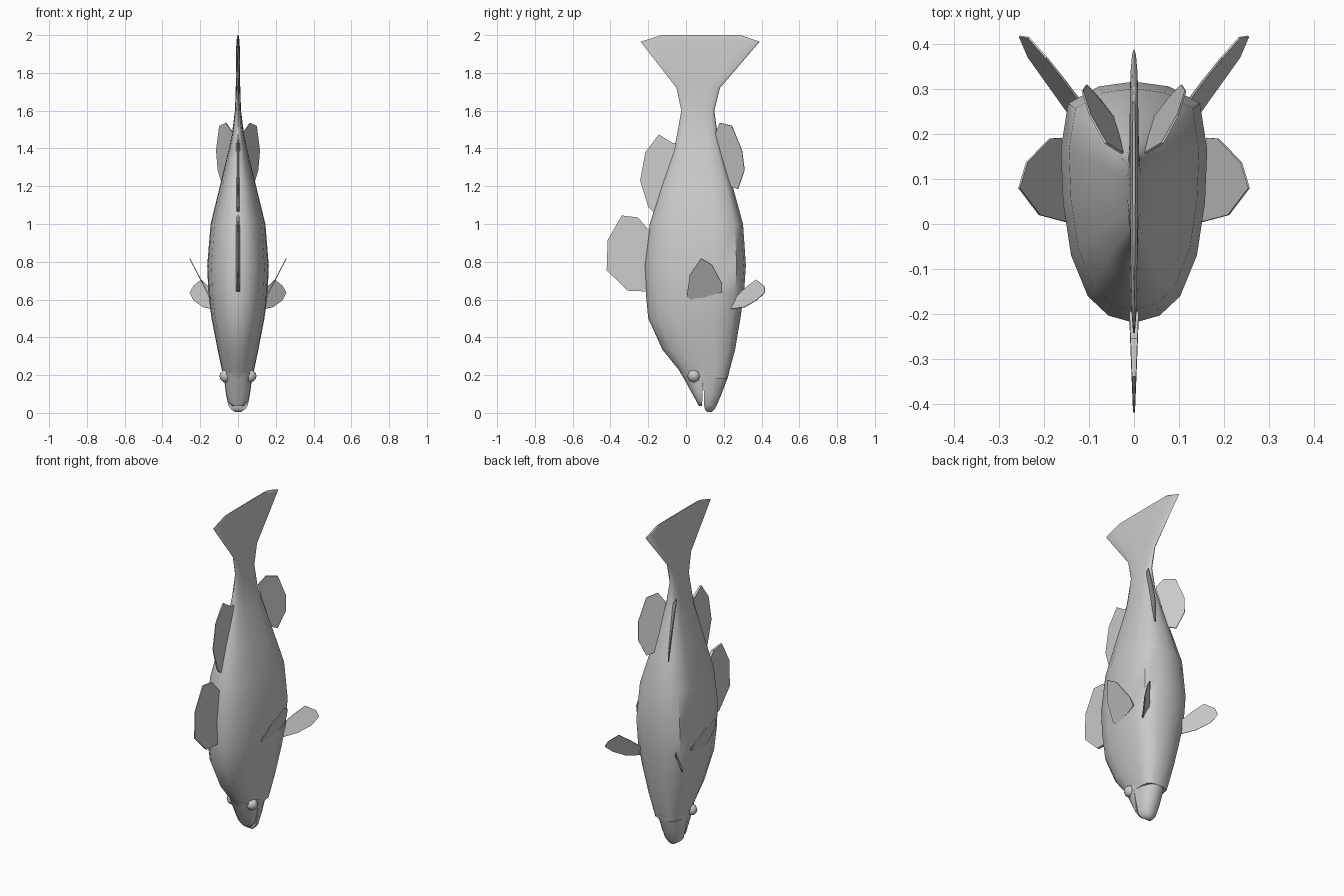
import bpy, bmesh
from mathutils import Vector

if "Cube" in bpy.data.objects:
    bpy.data.objects.remove(bpy.data.objects["Cube"])


def finish(bm, name, smooth=None):
    bmesh.ops.recalc_face_normals(bm, faces=bm.faces)
    mesh = bpy.data.meshes.new(name)
    bm.to_mesh(mesh)
    bm.free()
    ob = bpy.data.objects.new(name, mesh)
    bpy.context.collection.objects.link(ob)
    if smooth:
        bpy.ops.object.select_all(action='DESELECT')
        ob.select_set(True)
        bpy.context.view_layer.objects.active = ob
        bpy.ops.object.shade_smooth_by_angle(angle=smooth)
    return ob


def loft(name, half, stations, smooth=0.9):
    """half: (depth 0-1, width 0-1) profile; stations: (z, y_back, y_belly, half_width)"""
    bm = bmesh.new()
    ring = half + [(t, -w) for t, w in reversed(half) if w > 0]
    rows = [[bm.verts.new((w * hw, y0 + t * (y1 - y0), z)) for t, w in ring]
            for z, y0, y1, hw in stations]
    n = len(ring)
    for a, b in zip(rows, rows[1:]):
        for i in range(n):
            j = (i + 1) % n
            bm.faces.new((a[i], a[j], b[j], b[i]))
    bm.faces.new(rows[0])
    bm.faces.new(rows[-1])
    return finish(bm, name, smooth)


def fin(name, pts, base=0.003, tip=0.002, mirror=1):
    """Thin plate; the edge between the last and first point is the thick root."""
    p = [Vector(q) for q in pts]
    root, axis = p[0], (p[-1] - p[0]).normalized()
    dist = [((q - root) - axis * (q - root).dot(axis)).length for q in p]
    normal = sum((p[i - 1].cross(p[i]) for i in range(len(p))), Vector()).normalized()
    bm = bmesh.new()
    sides = []
    for s in (1, -1):
        row = []
        for q, d in zip(p, dist):
            v = q + normal * s * (base + (tip - base) * d / max(dist))
            row.append(bm.verts.new((v.x * mirror, v.y, v.z)))
        sides.append(row)
        bm.faces.new(row)
    for i in range(len(p)):
        bm.faces.new((sides[0][i - 1], sides[0][i], sides[1][i], sides[1][i - 1]))
    return finish(bm, name)


# Body and tail in one loft, head at the bottom
oval = [(0, 0), (.03, .35), (.11, .63), (.28, .86), (.5, .97), (.72, 1),
        (.91, .9), (.98, .48), (1, 0)]
loft("body", oval, [
    (.18, -.01, .22, .075), (.23, -.04, .232, .086), (.335, -.125, .26, .108),
    (.5, -.2, .288, .14), (.63, -.212, .307, .157), (.78, -.22, .317, .163),
    (1.0, -.192, .302, .145), (1.2, -.13, .247, .096), (1.39, -.065, .19, .05),
    (1.47, -.048, .168, .033), (1.6, -.025, .15, .016), (1.72, -.05, .18, .012),
    (1.965, -.24, .39, .009), (2.0, -.13, .288, .003)])

# Jaws, parted by a narrow mouth slit
loft("upper_jaw", [(0, 0), (.06, .45), (.3, .8), (.65, .97), (1, 1), (1, .5)], [
    (.21, -.025, .092, .079), (.18, -.01, .09, .074), (.11, .028, .088, .064),
    (.06, .056, .086, .054), (.037, .068, .084, .03)])
loft("lower_jaw", [(0, .5), (0, 1), (.45, .95), (.8, .7), (.97, .35), (1, 0)], [
    (.21, .08, .228, .08), (.18, .09, .218, .074), (.1, .095, .188, .064),
    (.04, .096, .163, .052), (.018, .1, .15, .036), (.005, .112, .138, .016)])

# Eyes
for side, s in (("right", 1), ("left", -1)):
    bm = bmesh.new()
    bmesh.ops.create_uvsphere(bm, u_segments=8, v_segments=6, radius=.035)
    for v in bm.verts:
        v.co = (s * (.063 + v.co.z), .042 + v.co.y, .195 + v.co.x)
    finish(bm, side + "_eye", 1.0)

# Back fins on the centre line
fin("front_dorsal_fin", [(0, y, z) for y, z in [
    (-.17, .64), (-.215, .643), (-.31, .647), (-.42, .755), (-.415, .915),
    (-.34, 1.045), (-.255, 1.035), (-.19, .96), (-.15, .96)]], .012, .002)
fin("rear_dorsal_fin", [(0, y, z) for y, z in [
    (-.1, 1.07), (-.175, 1.065), (-.2, 1.09), (-.243, 1.23), (-.215, 1.38),
    (-.143, 1.475), (-.075, 1.43), (-.04, 1.43)]], .01, .002)

# Paired fins
paired = {
    "pectoral_fin": [(.14 + .52 * (z - .595), y, z) for y, z in [
        (.03, .595), (.005, .62), (.02, .73), (.08, .818), (.137, .785),
        (.19, .685), (.192, .64)]],
    "pelvic_fin": [(.11, .26, .61), (.155, .32, .665), (.195, .37, .705),
                   (.235, .415, .672), (.255, .418, .637), (.235, .372, .595),
                   (.185, .31, .56), (.14, .24, .55)],
    "anal_fin": [(.025, .157, 1.48), (.063, .18, 1.535), (.098, .243, 1.52),
                 (.115, .296, 1.39), (.106, .31, 1.285), (.075, .275, 1.185),
                 (.045, .235, 1.2)],
}
for name, pts in paired.items():
    for side, s in (("right", 1), ("left", -1)):
        fin(side + "_" + name, pts, mirror=s)
